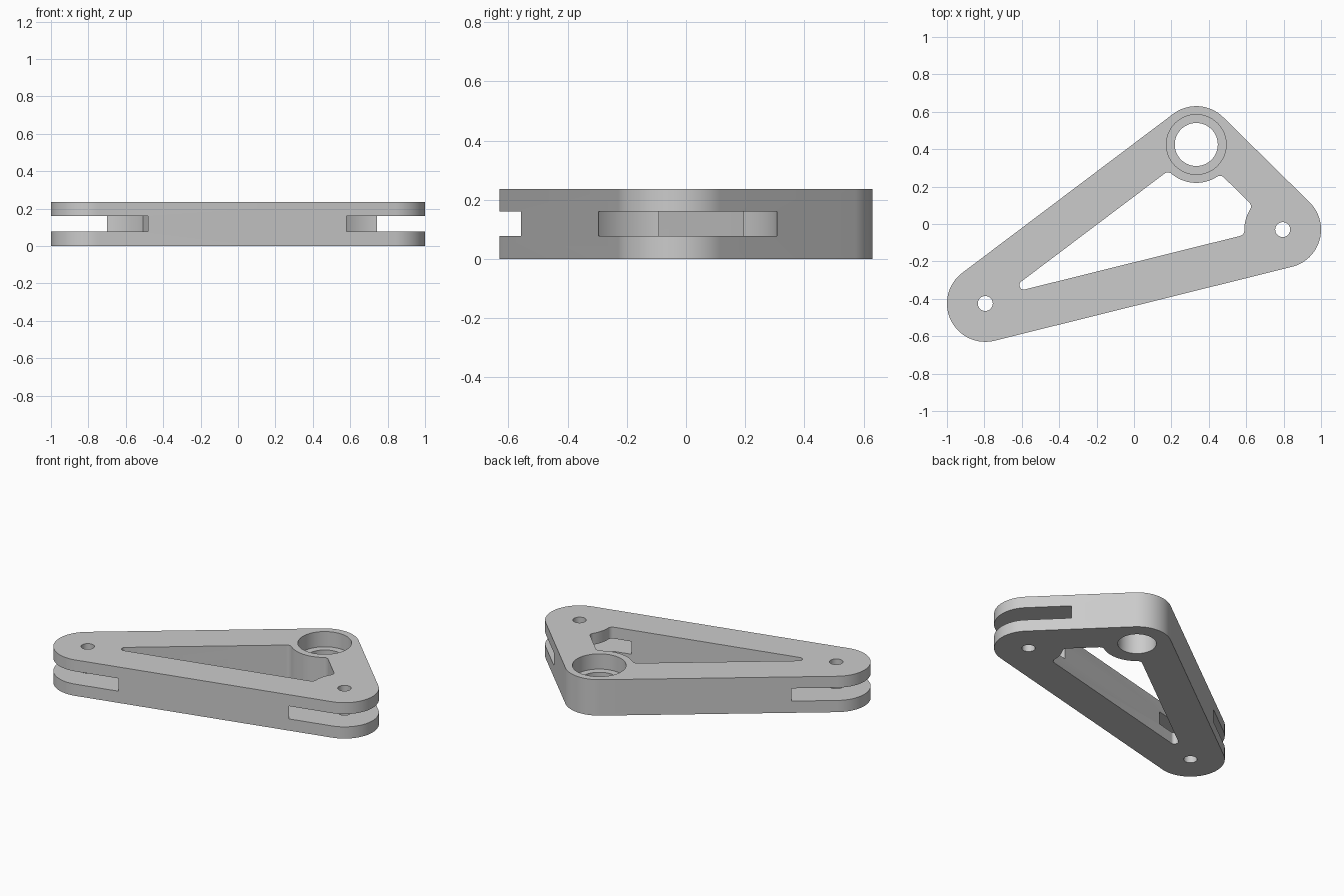
import bpy, bmesh
from math import sqrt, pi, cos, sin, atan2
from mathutils import Vector

if "Cube" in bpy.data.objects:
    bpy.data.objects.remove(bpy.data.objects["Cube"])

A = Vector((-0.795, -0.425))   # left pivot
B = Vector((0.795, -0.03))     # right pivot
C = Vector((0.333, 0.425))     # bearing seat
LOOP = [A, B, C]               # counter-clockwise
R = 0.205                      # boss radius at every corner
H = 0.236                      # plate thickness
INSET = 0.022                  # window edge, inside the centre lines


def prism(name, pts, z0, z1):
    bm = bmesh.new()
    face = bm.faces.new([bm.verts.new((p[0], p[1], z0)) for p in pts])
    top = bmesh.ops.extrude_face_region(bm, geom=[face])
    bmesh.ops.translate(bm, vec=(0, 0, z1 - z0),
                        verts=[g for g in top["geom"] if isinstance(g, bmesh.types.BMVert)])
    bmesh.ops.recalc_face_normals(bm, faces=bm.faces)
    mesh = bpy.data.meshes.new(name)
    bm.to_mesh(mesh)
    bm.free()
    ob = bpy.data.objects.new(name, mesh)
    bpy.context.collection.objects.link(ob)
    return ob


def arc(c, r, a0, a1, n, ccw=True):
    sweep = (a1 - a0) % (2 * pi) if ccw else -((a0 - a1) % (2 * pi))
    return [c + r * Vector((cos(a0 + sweep * i / n), sin(a0 + sweep * i / n)))
            for i in range(n + 1)]


def disc(name, c, r, z0, z1, n=64):
    return prism(name, arc(c, r, 0, 2 * pi * (n - 1) / n, n - 1), z0, z1)


def angle(v):
    return atan2(v.y, v.x)


# Outer outline (rounded triangle) and window with filleted corners
outline, window = [], []
for i, p in enumerate(LOOP):
    u_in = (p - LOOP[i - 1]).normalized()
    u_out = (LOOP[(i + 1) % 3] - p).normalized()
    outline += arc(p, R, angle(u_in) - pi / 2, angle(u_out) - pi / 2, 32)

    r = 0.021 if p is A else 0.03
    t = sqrt((R + r) ** 2 - (INSET + r) ** 2)
    n_in, n_out = Vector((-u_in.y, u_in.x)), Vector((-u_out.y, u_out.x))
    f1 = p - u_in * t + n_in * (INSET + r)
    f2 = p + u_out * t + n_out * (INSET + r)
    window += arc(f1, r, angle(-n_in), angle(p - f1), 10)
    window += arc(p, R, angle(f1 - p), angle(f2 - p), 20, ccw=False)[1:-1]
    window += arc(f2, r, angle(p - f2), angle(-n_out), 10)

plate = prism("rocker_plate", outline, 0, H)

# Cutters: window, fork slots, pin holes, bearing bore and counterbore
cutters = [prism("window_cutter", window, -0.1, H + 0.1)]
for side, p in (("left", A), ("right", B)):
    cutters.append(disc(side + "_slot_cutter", p, 0.342, 0.077, 0.161, 128))
    cutters.append(disc(side + "_pin_cutter", p, 0.04, -0.1, H + 0.1, 40))
cutters.append(disc("bore_cutter", C, 0.115, -0.1, H + 0.1))
cutters.append(disc("counterbore_cutter", C, 0.16, H - 0.1, H + 0.1))

bpy.context.view_layer.objects.active = plate
for cutter in cutters:
    mod = plate.modifiers.new(cutter.name, 'BOOLEAN')
    mod.operation, mod.solver, mod.object = 'DIFFERENCE', 'EXACT', cutter
    bpy.ops.object.modifier_apply(modifier=mod.name)
    bpy.data.objects.remove(cutter)

plate.select_set(True)
bpy.ops.object.shade_smooth_by_angle()
